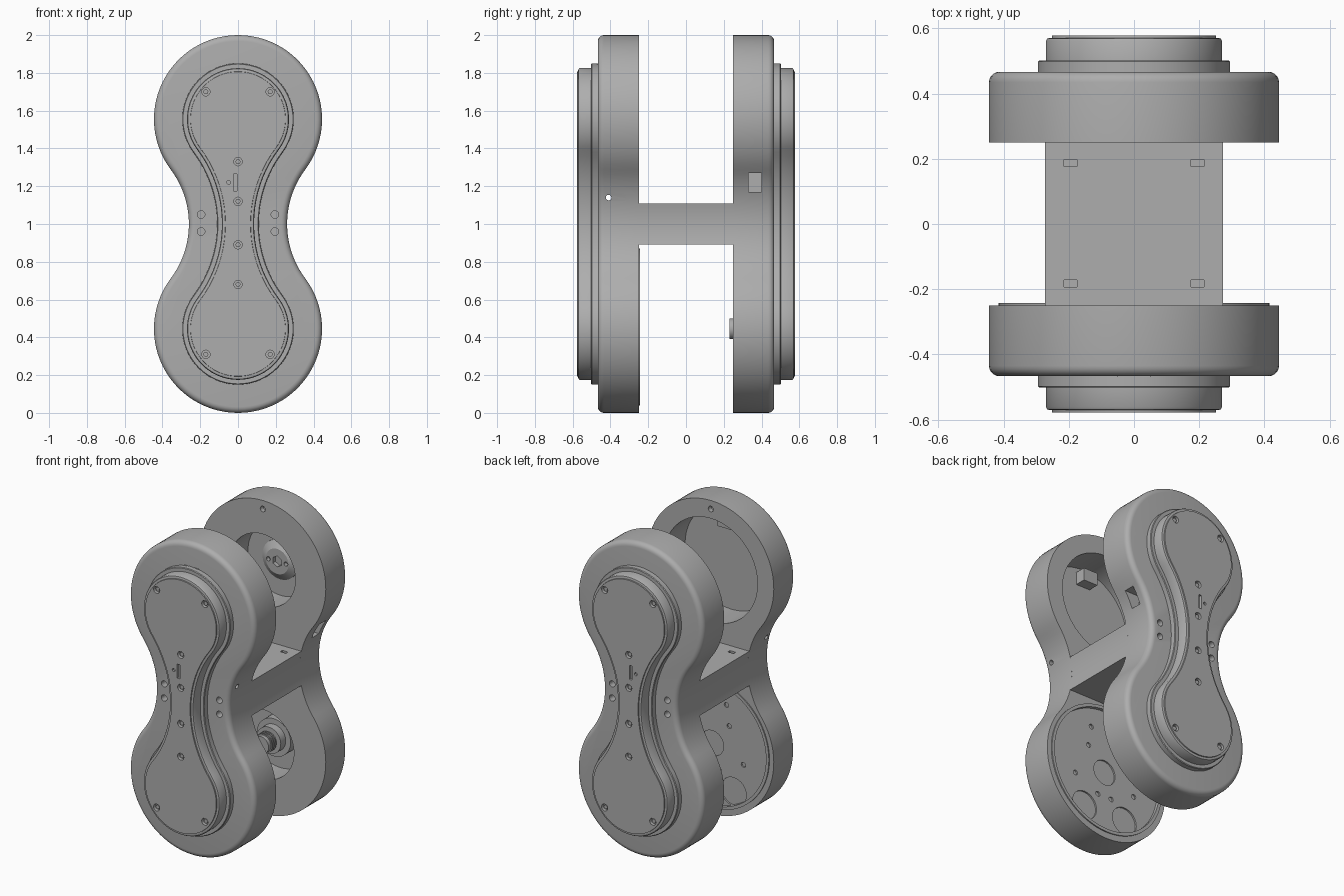
import bpy
import bmesh
from math import radians, cos, sin, pi
from mathutils import Matrix, Vector

cube = bpy.data.objects.get("Cube")
if cube:
    bpy.data.objects.remove(cube, do_unlink=True)

grey = bpy.data.materials.new("metal grey")
grey.use_nodes = True
COLOUR = (0.42, 0.42, 0.42, 1)
grey.diffuse_color = COLOUR
grey.node_tree.nodes["Principled BSDF"].inputs["Base Color"].default_value = COLOUR

LOBE, NECK, TURN = 0.555, 0.74, 36.87   # lobe centre, neck arc centre, tangent angle
TOP, LOW = 1 + LOBE, 1 - LOBE


def arc(cx, cz, r, start, end, steps):
    angles = [radians(start + (end - start) * i / steps) for i in range(steps)]
    return [(cx + r * cos(a), cz + r * sin(a)) for a in angles]


def outline(inset):
    """Two round lobes joined by a concave neck, offset inwards."""
    r, neck = 0.445 - inset, 0.48 + inset
    return (arc(0, TOP, r, -TURN, 180 + TURN, 56)
            + arc(-NECK, 1, neck, TURN, -TURN, 20)
            + arc(0, LOW, r, 180 - TURN, 360 + TURN, 56)
            + arc(NECK, 1, neck, 180 + TURN, 180 - TURN, 20))


def finish(name, bm):
    bmesh.ops.recalc_face_normals(bm, faces=bm.faces[:])
    mesh = bpy.data.meshes.new(name)
    bm.to_mesh(mesh)
    bm.free()
    mesh.materials.append(grey)
    ob = bpy.data.objects.new(name, mesh)
    bpy.context.scene.collection.objects.link(ob)
    return ob


def smooth(ob):
    bpy.ops.object.select_all(action='DESELECT')
    ob.select_set(True)
    bpy.context.view_layer.objects.active = ob
    bpy.ops.object.shade_smooth_by_angle(angle=radians(30))


def loft(name, rings):
    """Closed solid through rings of (points, y)."""
    bm = bmesh.new()
    loops = [[bm.verts.new((x, y, z)) for x, z in pts] for pts, y in rings]
    n = len(loops[0])
    for a, b in zip(loops, loops[1:]):
        for i in range(n):
            j = (i + 1) % n
            bm.faces.new((a[i], a[j], b[j], b[i]))
    bm.faces.new(loops[0])
    bm.faces.new(loops[-1])
    return finish(name, bm)


def rod(bm, x, z, y0, y1, r0, r1=None, sides=48):
    """Cylinder or cone along y."""
    lo, hi = (y0, y1) if y0 < y1 else (y1, y0)
    ra, rb = (r0, r1 or r0) if y0 < y1 else (r1 or r0, r0)
    place = Matrix.Translation((x, (lo + hi) / 2, z)) @ Matrix.Rotation(-pi / 2, 4, 'X')
    bmesh.ops.create_cone(bm, cap_ends=True, segments=sides, radius1=ra, radius2=rb,
                          depth=hi - lo, matrix=place)


def box(bm, centre, size):
    place = Matrix.Translation(centre) @ Matrix.Diagonal(Vector(size)).to_4x4()
    bmesh.ops.create_cube(bm, size=1, matrix=place)


def carve(ob, bm):
    """Subtract the cutter mesh and delete it."""
    cutter = finish("cutter", bm)
    cutter.hide_render = True
    mod = ob.modifiers.new("carve", 'BOOLEAN')
    mod.operation, mod.solver, mod.object = 'DIFFERENCE', 'EXACT', cutter
    bpy.ops.object.select_all(action='DESELECT')
    ob.select_set(True)
    bpy.context.view_layer.objects.active = ob
    bpy.ops.object.modifier_apply(modifier=mod.name)
    bpy.data.objects.remove(cutter, do_unlink=True)


SCREWS = [(sx * 0.17, z) for sx in (-1, 1) for z in (0.31, 1.70)]
SCREWS += [(0, z) for z in (0.68, 0.89, 1.12, 1.33)]

for side, s in (("front", -1), ("back", 1)):
    # Main plate with a rounded outer rim
    rim = 0.032
    rings = [(outline(0), s * 0.25)]
    for i in range(6):
        a = i / 5 * pi / 2
        rings.append((outline(rim * (1 - cos(a))), s * (0.467 - rim + rim * sin(a))))
    plate = loft(side + "_plate", rings)

    # Recesses and holes in the main plate
    cut = bmesh.new()
    if s < 0:
        rod(cut, 0, TOP, s * 0.2, s * 0.462, 0.33, sides=64)
        rod(cut, 0, LOW + 0.01, s * 0.2, s * 0.275, 0.395, sides=64)
        bmesh.ops.create_cone(cut, cap_ends=True, segments=16, radius1=0.015, radius2=0.015, depth=1,
                              matrix=Matrix.Translation((0, -0.41, 1.14)) @ Matrix.Rotation(pi / 2, 4, 'Y'))
    else:
        rod(cut, 0, TOP, s * 0.2, s * 0.43, 0.23, sides=64)
        rod(cut, 0, LOW, s * 0.2, s * 0.43, 0.22, sides=64)
        box(cut, (0.34, 0.365, 1.22), (0.2, 0.07, 0.1))
    rod(cut, 0, 1.945, s * 0.2, s * 0.28, 0.018, sides=16)
    for x in (-0.195, 0.195):
        for z in (0.96, 1.05):
            rod(cut, x, z, s * 0.2, s * 0.6, 0.02, sides=20)
    carve(plate, cut)
    smooth(plate)

    # Stepped outer cover
    smooth(loft(side + "_step", [(outline(0.15), s * 0.46), (outline(0.15), s * 0.498),
                                 (outline(0.154), s * 0.502)]))
    cover = loft(side + "_cover", [(outline(0.175), s * 0.49), (outline(0.175), s * 0.562),
                                   (outline(0.179), s * 0.569), (outline(0.187), s * 0.571),
                                   (outline(0.193), s * 0.571), (outline(0.194), s * 0.578)])
    cut = bmesh.new()
    for x, z in SCREWS:
        rod(cut, x, z, s * 0.555, s * 0.6, 0.022, sides=20)
    box(cut, (-0.015, s * 0.58, 1.22), (0.02, 0.04, 0.09))
    rod(cut, -0.05, 1.22, s * 0.565, s * 0.6, 0.01, sides=12)
    carve(cover, cut)
    smooth(cover)
    heads = bmesh.new()
    for x, z in SCREWS:
        rod(heads, x, z, s * 0.55, s * 0.569, 0.013, sides=12)
    smooth(finish(side + "_cover_screws", heads))

    # Conical hub in the upper recess
    hub = bmesh.new()
    rod(hub, 0, TOP, s * 0.464, s * 0.425, 0.125)
    rod(hub, 0, TOP, s * 0.425, s * 0.395, 0.125, 0.08)
    hub = finish(side + "_upper_hub", hub)
    cut = bmesh.new()
    rod(cut, 0, TOP, s * 0.36, s * 0.42, 0.035, sides=6)
    for x in (-0.062, 0.062):
        rod(cut, x, TOP, s * 0.36, s * 0.42, 0.014, sides=12)
    carve(hub, cut)
    smooth(hub)

# Sensor block in the front recess
bm = bmesh.new()
box(bm, (0, -0.43, 1.81), (0.1, 0.08, 0.08))
finish("sensor_block", bm)

# Thin rim and inner cover on the lower front plate
bm = bmesh.new()
rod(bm, 0, LOW + 0.01, -0.26, -0.243, 0.415, sides=64)
ring = finish("lower_rim", bm)
bm = bmesh.new()
rod(bm, 0, LOW + 0.01, -0.3, -0.2, 0.395, sides=64)
carve(ring, bm)
smooth(ring)

bm = bmesh.new()
rod(bm, 0, LOW + 0.01, -0.29, -0.265, 0.397, sides=64)
inner = finish("lower_inner_cover", bm)
bm = bmesh.new()
rod(bm, 0, LOW, -0.285, -0.2, 0.08, sides=32)
for sx in (-1, 1):
    rod(bm, sx * 0.15, LOW - 0.27, -0.285, -0.2, 0.09, sides=32)
    for x, z in ((0.12, 0.14), (0.22, -0.08), (0.05, -0.16), (0.1, 0.27)):
        rod(bm, sx * x, LOW + z, -0.285, -0.2, 0.016, sides=12)
carve(inner, bm)
smooth(inner)

# Stepped drive shaft in the lower back recess
bm = bmesh.new()
rod(bm, 0, LOW, 0.44, 0.36, 0.12)
rod(bm, 0, LOW, 0.37, 0.31, 0.085)
rod(bm, 0, LOW, 0.33, 0.23, 0.055)
for i in range(3):
    rod(bm, 0, LOW, 0.262 + i * 0.018, 0.254 + i * 0.018, 0.062)
smooth(finish("drive_shaft", bm))

# Cross bar following the neck
bar_angle = 13.2
neck = [arc(sx * NECK, 1, 0.48, mid + bar_angle, mid - bar_angle * 1.2, 11)
        for sx, mid in ((-1, 0), (1, 180))]
bar = loft("cross_bar", [(neck[0] + neck[1], -0.255), (neck[0] + neck[1], 0.255)])
bm = bmesh.new()
for x in (-0.195, 0.195):
    for y in (-0.183, 0.187):
        box(bm, (x, y, 1.11), (0.04, 0.022, 0.06))
carve(bar, bm)
smooth(bar)
